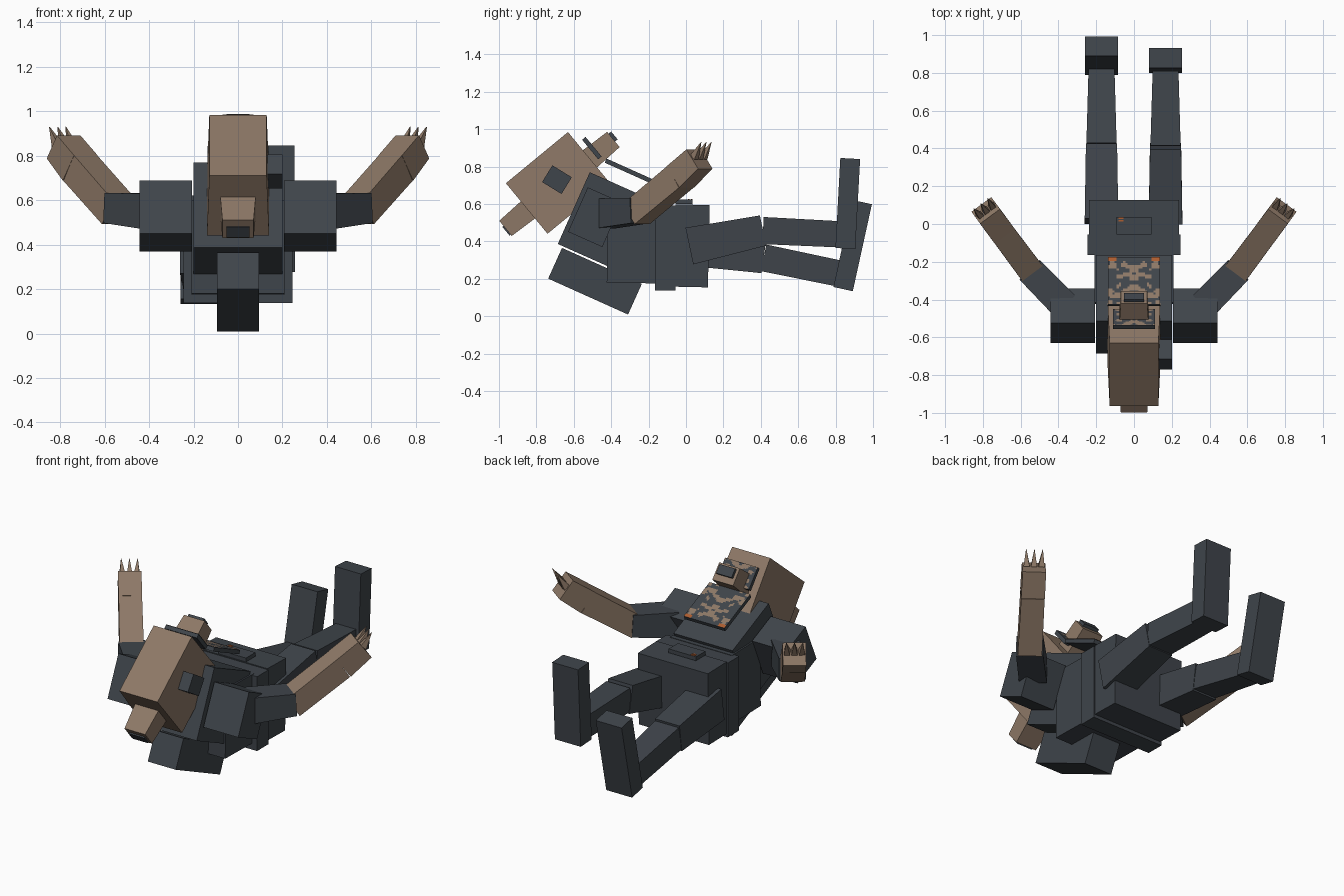
import bpy, bmesh, math
from mathutils import Vector, Matrix, noise

if "Cube" in bpy.data.objects:
    bpy.data.objects.remove(bpy.data.objects["Cube"])


def material(name, rgb):
    m = bpy.data.materials.new(name)
    m.diffuse_color = (*rgb, 1)
    m.use_nodes = True
    m.node_tree.nodes["Principled BSDF"].inputs["Base Color"].default_value = m.diffuse_color
    return m


DARK = material("slate cloth", (0.049, 0.058, 0.069))
TAN = material("tan fur", (0.27, 0.19, 0.135))
ORANGE = material("rust orange", (0.42, 0.11, 0.03))


def frame(a, b):
    """Length, side and up directions of a part running from a to b."""
    d = (b - a).normalized()
    side = d.cross(Vector((0, 0, 1))).normalized()
    return d, side, side.cross(d)


def add(name, bm, mats):
    me = bpy.data.meshes.new(name)
    bm.to_mesh(me)
    bm.free()
    for m in mats:
        me.materials.append(m)
    ob = bpy.data.objects.new(name, me)
    bpy.context.collection.objects.link(ob)
    return ob


def box(name, mat, a, b, w, h, w1=None, h1=None):
    """Four-sided bar from a to b, with section w x h, tapering to w1 x h1."""
    a, b = Vector(a), Vector(b)
    d, s, u = frame(a, b)
    bm = bmesh.new()
    rings = []
    for p, ww, hh in ((a, w, h), (b, w1 or w, h1 or h)):
        rings.append([bm.verts.new(p + s * ww / 2 * i + u * hh / 2 * j)
                      for i, j in ((-1, -1), (1, -1), (1, 1), (-1, 1))])
    for i in range(4):
        k = (i + 1) % 4
        bm.faces.new((rings[0][i], rings[0][k], rings[1][k], rings[1][i]))
    bm.faces.new(rings[0])
    bm.faces.new(rings[1])
    bmesh.ops.recalc_face_normals(bm, faces=bm.faces)
    return add(name, bm, [mat])


def mottled_plate(name, a, b, w, h, level, rust=False):
    """Thin plate whose upper side carries blotches of tan on slate."""
    a, b = Vector(a), Vector(b)
    box(name, DARK, a, b, w, h)
    d, s, u = frame(a, b)
    length = (b - a).length
    bm = bmesh.new()
    bmesh.ops.create_grid(bm, x_segments=24, y_segments=24, size=0.5)
    for f in bm.faces:
        c = f.calc_center_median()
        n = noise.noise(Vector((abs(c.x) * w * 26, c.y * length * 30, 3.3)))
        f.material_index = 1 if n > level else 0
        if rust and abs(c.x) > 0.33 and c.y > 0.4:
            f.material_index = 2
    mid = (a + b) / 2 + u * (h / 2 + 0.002)
    for v in bm.verts:
        v.co = mid + s * v.co.x * w + d * v.co.y * length
    bmesh.ops.recalc_face_normals(bm, faces=bm.faces)
    if bm.faces[:][0].normal.dot(u) < 0:
        bmesh.ops.reverse_faces(bm, faces=bm.faces[:])
    add(name + "_blotches", bm, [DARK, TAN, ORANGE])


def head_point(f, u, x=0):
    """f runs from the back of the head to the face, u from crown to chin."""
    return (x, -0.963 + 0.772 * f + 0.636 * u, 0.711 + 0.636 * f - 0.772 * u)


# Head with a muzzle in front and a matching one behind
box("head", TAN, head_point(0.215, 0.35), head_point(0.215, 0), 0.28, 0.43, 0.258, 0.43)
box("muzzle", TAN, head_point(0.42, 0.185), head_point(0.592, 0.185), 0.16, 0.12, 0.14, 0.105)
box("nose", DARK, head_point(0.57, 0.172), head_point(0.61, 0.172), 0.105, 0.055)
box("rear_muzzle", TAN, head_point(0.01, 0.185), head_point(-0.155, 0.185), 0.16, 0.12, 0.14, 0.105)
box("rear_nose", DARK, head_point(-0.14, 0.198), head_point(-0.163, 0.198), 0.105, 0.06)
mottled_plate("face_plate", head_point(0.474, 0.08), head_point(0.474, 0.215), 0.22, 0.024, 0.02)
box("ear_piece", DARK, (0.165, -0.742, 0.762), (0.165, -0.638, 0.698), 0.07, 0.105)

# Torso
box("chest", DARK, (0, -0.60, 0.578), (0, -0.25, 0.422), 0.40, 0.42)
box("back_pack", DARK, (0, -0.70, 0.283), (0, -0.273, 0.091), 0.19, 0.18)
box("abdomen", DARK, (0, -0.42, 0.39), (0, -0.15, 0.385), 0.42, 0.42)
box("belt", DARK, (0, -0.165, 0.365), (0, -0.055, 0.365), 0.49, 0.455)
box("pelvis", DARK, (0, -0.06, 0.378), (0, 0.122, 0.374), 0.475, 0.44)
mottled_plate("chest_plate", (0, -0.43, 0.832), (0, -0.18, 0.72), 0.275, 0.024, 0.08, True)
box("buckle", DARK, (0, -0.055, 0.612), (0, 0.036, 0.612), 0.185, 0.024)
for i in range(2):
    y = 0.012 + i * 0.014
    box("buckle_mark", ORANGE, (-0.068, y, 0.6255), (-0.068, y + 0.008, 0.6255), 0.026, 0.004)

# Arms, raised, with clawed hands
for sx, side in ((1, "left"), (-1, "right")):
    def p(x, y, z):
        return Vector((sx * x, y, z))
    box(side + "_shoulder", DARK, p(0.325, -0.578, 0.57), p(0.325, -0.395, 0.489), 0.235, 0.26)
    elbow, wrist, palm = p(0.55, -0.245, 0.565), p(0.71, -0.03, 0.745), p(0.785, 0.072, 0.84)
    box(side + "_upper_arm", DARK, p(0.37, -0.43, 0.55), elbow, 0.155, 0.16, 0.15, 0.135)
    box(side + "_forearm", TAN, p(0.535, -0.265, 0.548), wrist, 0.135, 0.135, 0.13, 0.14)
    box(side + "_hand", TAN, wrist, palm, 0.132, 0.142, 0.13, 0.13)
    d, s, u = frame(wrist, palm)
    for k in (-1, 0, 1):
        base = palm + s * 0.04 * k + u * 0.01
        tip = base + d * 0.09 + u * 0.035 + s * 0.006 * k
        box(side + "_claw", TAN, base, tip, 0.034, 0.04, 0.002, 0.002)

# Legs: (side, x, hip, knee, ankle, foot bottom, foot top), as y, z pairs
legs = (("left", 0.167, (0.018, 0.375), (0.412, 0.458), (0.84, 0.437), (0.852, 0.362), (0.878, 0.843)),
        ("right", -0.172, (0.015, 0.37), (0.415, 0.312), (0.85, 0.222), (0.84, 0.145), (0.942, 0.61)))
for side, x, hip, knee, ankle, low, top in legs:
    box(side + "_thigh", DARK, (x, *hip), (x, *knee), 0.178, 0.20, 0.165, 0.165)
    box(side + "_shin", DARK, (x, *knee), (x, *ankle), 0.16, 0.145, 0.135, 0.14)
    box(side + "_foot", DARK, (x, *low), (x, *top), 0.175, 0.106)
